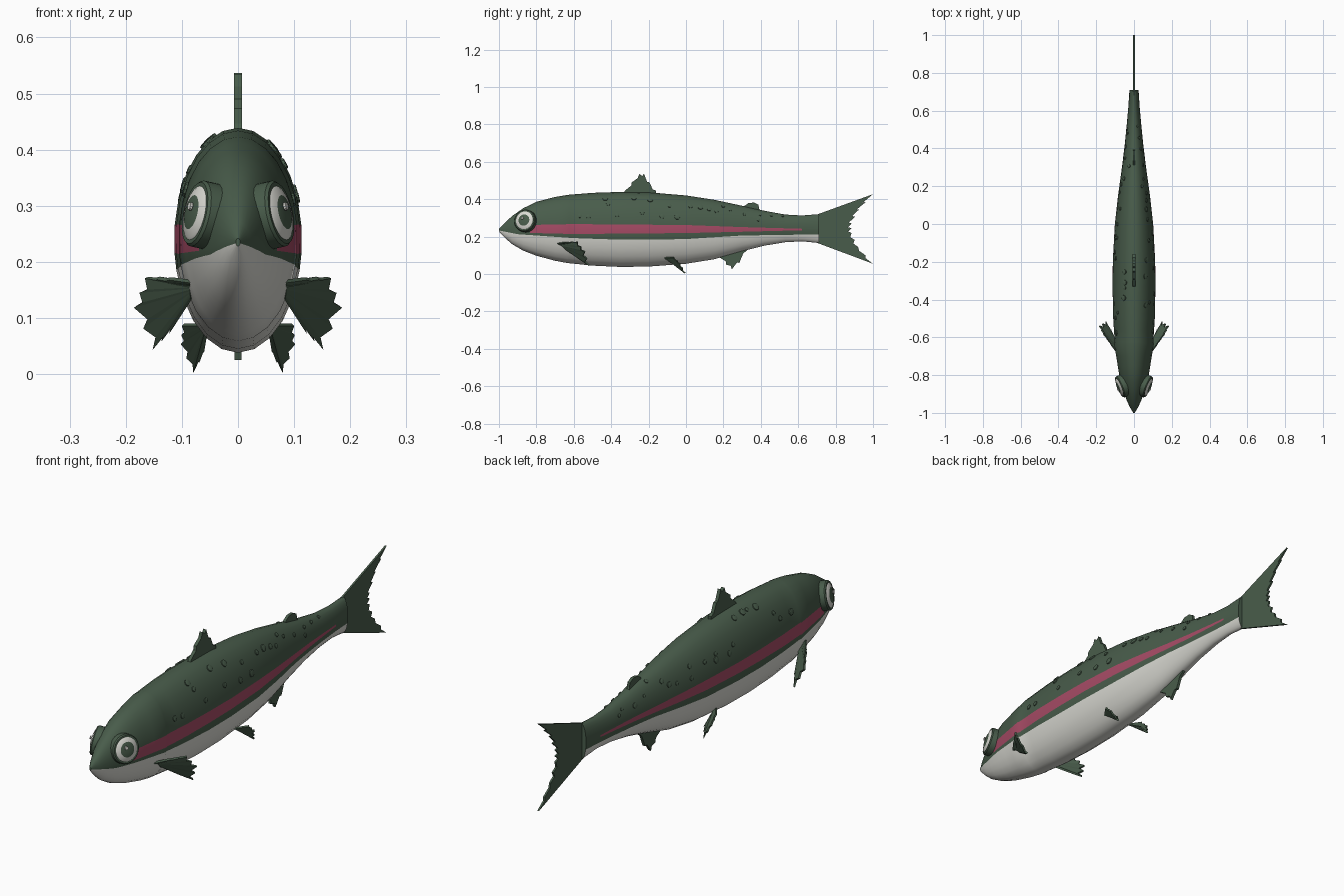
import bpy, math, random
from mathutils import Vector

if "Cube" in bpy.data.objects:
    bpy.data.objects.remove(bpy.data.objects["Cube"])

random.seed(4)


def material(name, rgb):
    m = bpy.data.materials.new(name)
    m.diffuse_color = (*rgb, 1)
    m.use_nodes = True
    m.node_tree.nodes["Principled BSDF"].inputs["Base Color"].default_value = m.diffuse_color
    return m


GREEN = material("dark green", (0.066, 0.108, 0.07))
WHITE = material("belly white", (0.70, 0.70, 0.65))
PINK = material("stripe pink", (0.38, 0.07, 0.13))
MATS = [GREEN, WHITE, PINK]


def make(name, verts, faces, mats=None, smooth=True):
    me = bpy.data.meshes.new(name)
    me.from_pydata([tuple(v) for v in verts], [], faces)
    for m in MATS:
        me.materials.append(m)
    if mats:
        for p, i in zip(me.polygons, mats):
            p.material_index = i
    ob = bpy.data.objects.new(name, me)
    bpy.context.collection.objects.link(ob)
    bpy.context.view_layer.objects.active = ob
    bpy.ops.object.select_all(action='DESELECT')
    ob.select_set(True)
    # consistent outward normals
    bpy.ops.object.mode_set(mode='EDIT')
    bpy.ops.mesh.select_all(action='SELECT')
    bpy.ops.mesh.normals_make_consistent(inside=False)
    bpy.ops.object.mode_set(mode='OBJECT')
    if smooth:
        bpy.ops.object.shade_smooth_by_angle(angle=math.radians(35))
    return ob


# Body stations: y, top z, bottom z, half width
BODY = [(-1, .242, .228, .004), (-.97, .272, .195, .022), (-.93, .31, .16, .04),
        (-.87, .352, .125, .061), (-.8, .386, .098, .079), (-.7, .412, .071, .095),
        (-.635, .423, .059, .106), (-.625, .424, .058, .103), (-.5, .434, .045, .111),
        (-.35, .439, .038, .114), (-.2, .437, .04, .113), (0, .42, .055, .102),
        (.15, .397, .079, .085), (.3, .365, .122, .064), (.42, .338, .152, .049),
        (.53, .318, .17, .038), (.62, .313, .175, .03), (.71, .32, .166, .024)]
BELLY = [(-1, .233), (-.9, .213), (-.6, .192), (-.3, .182), (0, .187), (.3, .206), (.71, .212)]
LOW = [(-1, .236), (-.85, .22), (-.6, .214), (0, .219), (.3, .226), (.62, .234), (.71, .235)]
HIGH = [(-1, .238), (-.85, .262), (-.6, .267), (0, .262), (.3, .251), (.62, .242), (.71, .241)]


def lookup(table, y):
    for a, b in zip(table, table[1:]):
        if y <= b[0]:
            t = (y - a[0]) / (b[0] - a[0])
            return [p + (q - p) * t for p, q in zip(a, b)][1:]
    return table[-1][1:]


def surface(y, ang):
    top, bot, w = lookup(BODY, y)
    return Vector((w * math.cos(ang), y, (top + bot) / 2 + (top - bot) / 2 * math.sin(ang)))


def normal(y, ang):
    du = surface(y, ang + .02) - surface(y, ang - .02)
    dv = surface(y + .03, ang) - surface(y - .03, ang)
    n = du.cross(dv).normalized()
    return n if n.x > 0 else -n


def section(y):
    """Angles up one side, with rows exactly on the colour borders."""
    top, bot, _ = lookup(BODY, y)
    marks = [-math.pi / 2]
    for t in (BELLY, LOW, HIGH):
        s = (lookup(t, y)[0] - (top + bot) / 2) / ((top - bot) / 2)
        marks.append(math.asin(max(-.95, min(.95, s))))
    marks.append(math.pi / 2)
    out = []
    for a, b, n in zip(marks, marks[1:], (5, 1, 1, 6)):
        out += [a + (b - a) * i / n for i in range(n)]
    return out + [math.pi / 2]


ys = sorted({s[0] for s in BODY} | {-.9, -.835, -.75, -.56, -.1, .07, .22})
verts, faces, mats = [], [], []
for y in ys:
    half = [surface(y, a) for a in section(y)]
    verts += half + [Vector((-v.x, v.y, v.z)) for v in half[-2:0:-1]]
N = 26
for r in range(len(ys) - 1):
    mid = (ys[r] + ys[r + 1]) / 2
    for k in range(N):
        faces.append((r * N + k, r * N + (k + 1) % N, (r + 1) * N + (k + 1) % N, (r + 1) * N + k))
        row = k if k < 13 else 25 - k
        mats.append(1 if row < 5 else 2 if row == 6 and -.83 < mid < .62 else 0)
faces += [tuple(range(N)), tuple(range((len(ys) - 1) * N, len(ys) * N))]
make("body", verts, faces, mats + [0, 0])


# Fins: a sheet between a root line and a serrated outer line
def fin(name, root, tips, thick, teeth=2, depth=.12):
    root, tips = [Vector(p) for p in root], [Vector(p) for p in tips]
    outer = []
    for a, b in zip(tips, tips[1:]):
        for i in range(teeth):
            outer.append(a.lerp(b, i / teeth))
            valley = a.lerp(b, (i + .75) / teeth)
            outer.append(valley.lerp(root[0].lerp(root[-1], .5), depth))
    outer.append(tips[-1])
    n = len(outer)
    inner = []
    for i in range(n):
        f = i / (n - 1) * (len(root) - 1)
        j = min(int(f), len(root) - 2)
        inner.append(root[j].lerp(root[j + 1], f - j))
    ob = make(name, inner + outer, [(i, i + 1, n + i + 1, n + i) for i in range(n - 1)], None, False)
    mod = ob.modifiers.new("thickness", 'SOLIDIFY')
    mod.thickness, mod.offset = thick, 0
    return ob


def flat(points):
    return [(0, y, z) for y, z in points]


fin("tail_fin", flat([(.70, .318), (.70, .24), (.70, .167)]),
    flat([(1, .427), (.925, .345), (.885, .27), (.885, .22), (.92, .145), (1, .055)]), .008, 2, .1)
fin("dorsal_fin", flat([(-.335, .43), (-.16, .425)]),
    flat([(-.325, .447), (-.29, .49), (-.25, .535), (-.225, .537), (-.195, .49), (-.16, .445)]), .014, 1, .12)
fin("adipose_fin", flat([(.31, .355), (.395, .338)]),
    flat([(.312, .364), (.335, .38), (.365, .382), (.388, .37), (.39, .352)]), .012, 1, 0)
fin("anal_fin", flat([(.175, .10), (.33, .14)]),
    flat([(.18, .088), (.215, .05), (.245, .025), (.285, .06), (.325, .125)]), .012, 1, .14)

for s, side in ((1, "right"), (-1, "left")):
    def mirrored(points):
        return [(s * x, y, z) for x, y, z in points]
    fin("pectoral_fin_" + side,
        mirrored([(.083, -.69, .165), (.083, -.66, .15), (.083, -.645, .135)]),
        mirrored([(.12, -.64, .17), (.163, -.58, .172), (.183, -.54, .12), (.15, -.517, .046), (.122, -.56, .075)]),
        .008, 2, .13)
    fin("pelvic_fin_" + side,
        mirrored([(.06, -.12, .088), (.058, -.085, .07)]),
        mirrored([(.098, -.065, .088), (.1, -.03, .055), (.08, -.004, .005), (.063, -.03, .04)]),
        .007, 2, .13)


# Round parts turned about a surface normal: (radius, height, material of the band beyond)
def turned(name, center, axis, rings, sides):
    u = axis.cross(Vector((0, 0, 1))).normalized()
    v = axis.cross(u)
    vs, fs, ms = [], [], []
    for r, h, _ in rings:
        for k in range(sides):
            a = 2 * math.pi * k / sides
            vs.append(center + axis * h + u * (r * math.cos(a)) + v * (r * math.sin(a)))
    for i in range(len(rings) - 1):
        for k in range(sides):
            j = (k + 1) % sides
            fs.append((i * sides + k, i * sides + j, (i + 1) * sides + j, (i + 1) * sides + k))
            ms.append(rings[i][2])
    fs.append(tuple(range((len(rings) - 1) * sides, len(rings) * sides)))
    ms.append(rings[-1][2])
    return make(name, vs, fs, ms)


EYE = [(.06, -.03, 0), (.06, .006, 0), (.056, .011, 0), (.049, .011, 1), (.045, .014, 1),
       (.031, .018, 0), (.028, .019, 0), (.012, .021, 0)]
GLINT = [(.008, .018, 1), (.007, .0225, 1)]
for s, side in ((1, "right"), (-1, "left")):
    c = Vector((s * .067, -.86, .285))
    n = Vector((s * .90, -.36, .2)).normalized()
    turned("eye_" + side, c, n, EYE, 24)
    turned("eye_glint_" + side, c + Vector((0, -.008, .01)), n, GLINT, 10)

    # Raised round scale spots over the upper flank
    for i in range(22):
        y = -.58 + 1.12 * (i + random.random()) / 22
        ang = random.uniform(.3, 1.15)
        p, n = surface(y, ang), normal(y, ang)
        r = random.uniform(.009, .016) * (1 if y < .2 else .75)
        p.x, n.x = p.x * s, n.x * s
        turned("spot_" + side, p, n, [(r, -.004, 0), (r * .95, .003, 0), (r * .7, .004, 0)], 10)
